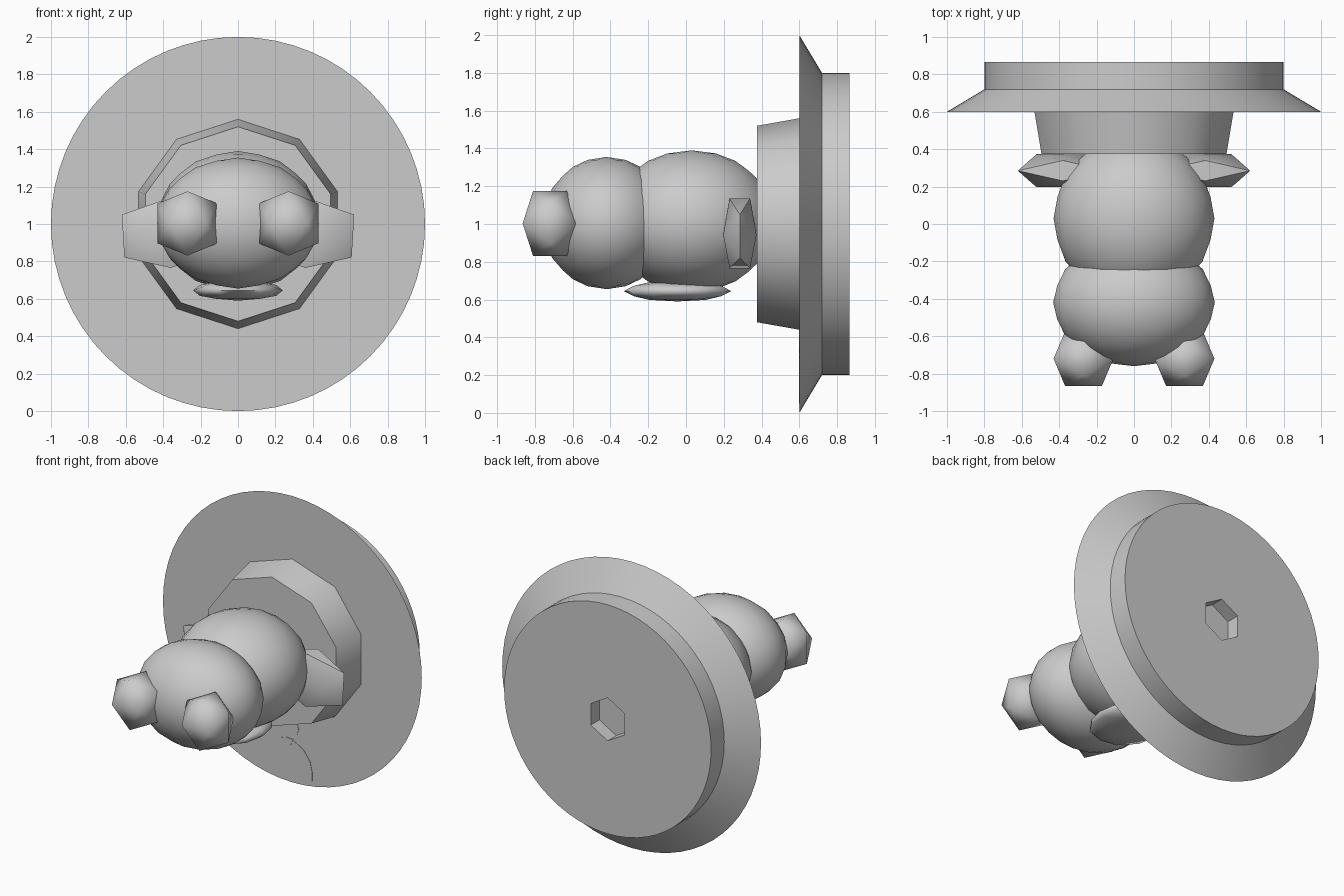
import bpy, bmesh
from math import sin, cos, pi, atan, sqrt, radians
from mathutils import Matrix, Vector

cube = bpy.data.objects.get("Cube")
if cube:
    bpy.data.objects.remove(cube, do_unlink=True)


def finish(name, bm, angle=None):
    bmesh.ops.recalc_face_normals(bm, faces=bm.faces)
    mesh = bpy.data.meshes.new(name)
    bm.to_mesh(mesh)
    bm.free()
    obj = bpy.data.objects.new(name, mesh)
    bpy.context.collection.objects.link(obj)
    bpy.ops.object.select_all(action='DESELECT')
    bpy.context.view_layer.objects.active = obj
    obj.select_set(True)
    if angle:
        bpy.ops.object.shade_smooth_by_angle(angle=radians(angle))
    return obj


def lathe(name, profile, sides, angle=None):
    """Capped solid of (radius, y) rings around the y axis at z = 1."""
    bm = bmesh.new()
    rings = []
    for r, y in profile:
        steps = [2 * pi * i / sides for i in range(sides)]
        rings.append([bm.verts.new((r * sin(a), y, 1 + r * cos(a))) for a in steps])
    for low, high in zip(rings, rings[1:]):
        for i in range(sides):
            j = (i + 1) % sides
            bm.faces.new((low[i], low[j], high[j], high[i]))
    bm.faces.new(rings[0])
    bm.faces.new(rings[-1])
    return finish(name, bm, angle)


# Turns the ball so that an edge, not a corner, faces along each axis
GOLDEN = (1 + sqrt(5)) / 2
ALIGN = Matrix.Rotation(pi / 2, 4, 'Z') @ Matrix.Rotation(-atan(1 / GOLDEN), 4, 'Y')


def ball(name, centre, size, level, angle=60, tilt=0):
    """Icosphere stretched to the given half sizes."""
    bm = bmesh.new()
    bmesh.ops.create_icosphere(bm, subdivisions=level, radius=1, matrix=ALIGN)
    reach = max(v.co.x for v in bm.verts)
    place = (Matrix.Translation(centre) @ Matrix.Rotation(tilt, 4, 'Y')
             @ Matrix.Diagonal((*[s / reach for s in size], 1)))
    bmesh.ops.transform(bm, matrix=place, verts=bm.verts)
    return finish(name, bm, angle)


def leaf(name, base, tip, width):
    """Thin pointed leaf lying on the front of the disc."""
    bm = bmesh.new()
    start, end = Vector(base), Vector(tip)
    along = end - start
    across = Vector((-along.y, along.x)).normalized() * width
    outline = [(0, 0), (.25, .4), (.55, .5), (.8, .3), (1, 0),
               (.8, -.3), (.55, -.5), (.25, -.4)]
    points = [start + along * t + across * w for t, w in outline]
    face = bm.faces.new([bm.verts.new((p.x, .597, p.y)) for p in points])
    extruded = bmesh.ops.extrude_face_region(bm, geom=[face])["geom"]
    moved = [g for g in extruded if isinstance(g, bmesh.types.BMVert)]
    bmesh.ops.translate(bm, verts=moved, vec=(0, .006, 0))
    return finish(name, bm)


# Wide disc with a sloping rim and a six-sided socket in the back
disc = lathe("disc", [(1, .6), (.8, .72), (.8, .865)], 64, 30)
cutter = lathe("socket_cutter", [(.15, .77), (.15, .95)], 6)
cutter.hide_render = True
cut = disc.modifiers.new("socket", 'BOOLEAN')
cut.operation = 'DIFFERENCE'
cut.solver = 'EXACT'
cut.object = cutter
bpy.context.view_layer.objects.active = disc
bpy.ops.object.modifier_apply(modifier=cut.name)
bpy.data.objects.remove(cutter, do_unlink=True)

# Ten-sided collar between disc and body
lathe("collar", [(.52, .375), (.56, .602)], 10, 40)

# Body, head and the flat pad underneath
ball("body", (0, .03, 1.015), (.43, .44, .375), 3)
ball("head", (0, -.42, 1.005), (.432, .34, .35), 3)
ball("belly_pad", (0, -.045, .645), (.24, .285, .055), 2)

# Paired eyes and side fins
for side, x in (("left", 1), ("right", -1)):
    ball(side + "_eye", (.27 * x, -.72, 1.003), (.16, .145, .172), 1)
    ball(side + "_fin", (.37 * x, .285, .95), (.245, .088, .185), 1, tilt=.06 * x)

# Leaf sprig below the collar
leaf("upper_leaf", (0, .31), (.02, .45), .08)
leaf("side_leaf", (.01, .3), (-.16, .21), .08)
leaf("lower_leaf", (.02, .29), (.155, .05), .1)
